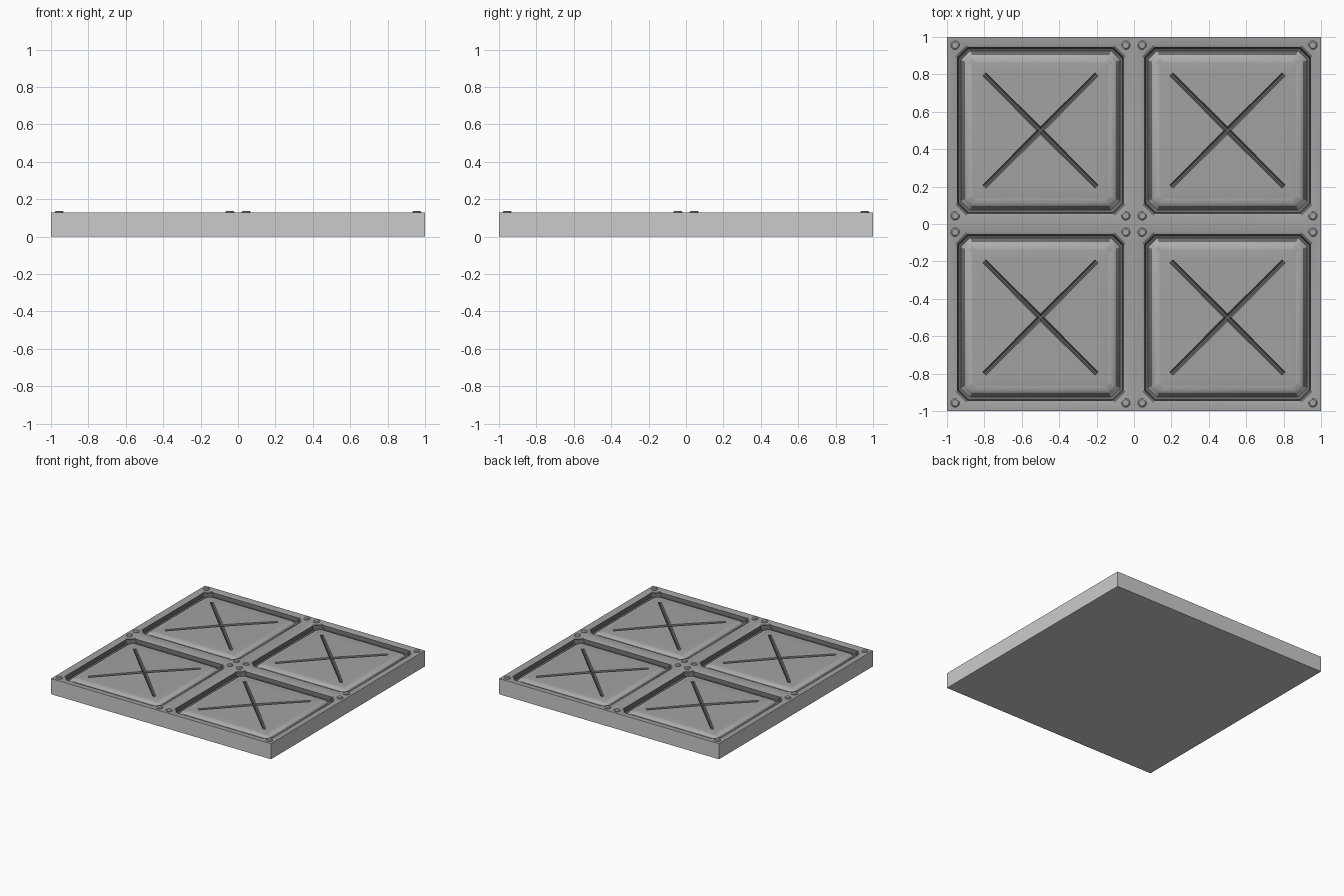
import bpy, bmesh, math
from mathutils import Matrix

if "Cube" in bpy.data.objects:
    bpy.data.objects.remove(bpy.data.objects["Cube"])

TOP = 0.128


def make_object(name, bm):
    bmesh.ops.recalc_face_normals(bm, faces=bm.faces)
    mesh = bpy.data.meshes.new(name)
    bm.to_mesh(mesh)
    bm.free()
    ob = bpy.data.objects.new(name, mesh)
    bpy.context.collection.objects.link(ob)
    return ob


def make_grey(name, value):
    mat = bpy.data.materials.new(name)
    mat.diffuse_color = (value, value, value, 1)
    mat.use_nodes = True
    mat.node_tree.nodes["Principled BSDF"].inputs["Base Color"].default_value = mat.diffuse_color
    return mat


def mirror_xy(ob):
    # Repeat one quarter tile across both axes
    m = ob.modifiers.new("mirror", 'MIRROR')
    m.use_axis = (True, True, False)
    m.merge_threshold = 0.0005


def chamfer_ring(bm, half, c, z):
    # Square outline with cut corners, centred on the quarter tile
    pts = [(half, -half + c), (half, half - c), (half - c, half), (-half + c, half),
           (-half, half - c), (-half, -half + c), (-half + c, -half), (half - c, -half)]
    return [bm.verts.new((x + 0.5, y + 0.5, z)) for x, y in pts]


# Slab quarter: outer walls, underside, frame and pillowed panel
bm = bmesh.new()
corners = [(1, 0), (1, 1), (0, 1), (0, 0)]
low = [bm.verts.new((x, y, 0)) for x, y in corners]
high = [bm.verts.new((x, y, TOP)) for x, y in corners]
bm.faces.new(low)
for i in (0, 1):
    bm.faces.new((low[i], low[i + 1], high[i + 1], high[i]))

# Panel profile from frame lip to crown: half size, corner cut, height
profile = [(0.456, 0.060, TOP), (0.444, 0.055, 0.122), (0.438, 0.052, 0.090),
           (0.425, 0.048, 0.084), (0.415, 0.044, 0.092), (0.403, 0.035, 0.106),
           (0.388, 0.025, 0.114), (0.365, 0.018, 0.118), (0.31, 0.012, 0.120)]
rings = [chamfer_ring(bm, *p) for p in profile]
first = rings[0]
for i in range(4):
    a, b = first[2 * i], first[2 * i + 1]
    bm.faces.new((high[i], high[(i + 1) % 4], b, a))
    bm.faces.new((high[(i + 1) % 4], first[(2 * i + 2) % 8], b))
for r, s in zip(rings, rings[1:]):
    for i in range(8):
        j = (i + 1) % 8
        bm.faces.new((r[i], r[j], s[j], s[i]))
crown = bm.verts.new((0.5, 0.5, 0.125))
for i in range(8):
    bm.faces.new((rings[-1][i], rings[-1][(i + 1) % 8], crown))
slab = make_object("panel_slab", bm)
mirror_xy(slab)

# Diagonal V-shaped cutters for the cross grooves
for k, angle in enumerate((45, 135)):
    bm = bmesh.new()
    length = 0.3 * math.sqrt(2)
    ends = [[bm.verts.new((s * length, y, z)) for y, z in
             ((-0.024, 0.14), (0.024, 0.14), (0.004, 0.108), (-0.004, 0.108))]
            for s in (-1, 1)]
    bm.faces.new(ends[0])
    bm.faces.new(ends[1])
    for i in range(4):
        j = (i + 1) % 4
        bm.faces.new((ends[0][i], ends[0][j], ends[1][j], ends[1][i]))
    bm.transform(Matrix.Translation((0.5, 0.5, 0)) @ Matrix.Rotation(math.radians(angle), 4, 'Z'))
    cutter = make_object("groove_cutter_%d" % (k + 1), bm)
    mirror_xy(cutter)
    cutter.hide_render = True
    cut = slab.modifiers.new("cross_groove", 'BOOLEAN')
    cut.operation = 'DIFFERENCE'
    cut.solver = 'EXACT'
    cut.object = cutter

# Bake the grooves and remove the cutters
bpy.context.view_layer.update()
graph = bpy.context.evaluated_depsgraph_get()
baked = bpy.data.meshes.new_from_object(slab.evaluated_get(graph))
slab.modifiers.clear()
slab.data = baked
for ob in [o for o in bpy.data.objects if o.name.startswith("groove_cutter")]:
    bpy.data.objects.remove(ob)

# Rivets at the four corners of each tile
bm = bmesh.new()
for x in (0.044, 0.956):
    for y in (0.044, 0.956):
        prev = None
        for r, z in ((0.024, TOP - 0.002), (0.024, TOP + 0.004), (0.017, TOP + 0.010)):
            ring = [bm.verts.new((x + r * math.cos(i * math.tau / 16),
                                  y + r * math.sin(i * math.tau / 16), z)) for i in range(16)]
            if prev:
                for i in range(16):
                    j = (i + 1) % 16
                    bm.faces.new((prev[i], prev[j], ring[j], ring[i]))
            else:
                bm.faces.new(ring)
            prev = ring
        bm.faces.new(prev)
rivets = make_object("rivets", bm)
mirror_xy(rivets)

# Greys: walls, frame and panels, pillow rim, dark grooves
wall, plate, rim, groove = (make_grey("wall_grey", 0.68), make_grey("plate_grey", 0.36),
                            make_grey("rim_grey", 0.42), make_grey("groove_grey", 0.14))
baked.materials.clear()
for mat in (wall, plate, rim, groove):
    baked.materials.append(mat)
for f in baked.polygons:
    c, n = f.center, f.normal
    reach = max(abs(abs(c.x) - 0.5), abs(abs(c.y) - 0.5))
    if n.z < -0.9 or reach > 0.499:
        f.material_index = 0
    elif 0.405 < reach < 0.447 or (reach < 0.31 and (n.z < 0.95 or c.z < 0.112)):
        f.material_index = 3
    elif 0.37 < reach < 0.405:
        f.material_index = 2
    else:
        f.material_index = 1
rivets.data.materials.append(plate)

# Smooth pillows, keep hard edges
for ob in (slab, rivets):
    bpy.ops.object.select_all(action='DESELECT')
    ob.select_set(True)
    bpy.context.view_layer.objects.active = ob
    bpy.ops.object.shade_smooth_by_angle(angle=math.radians(35))
